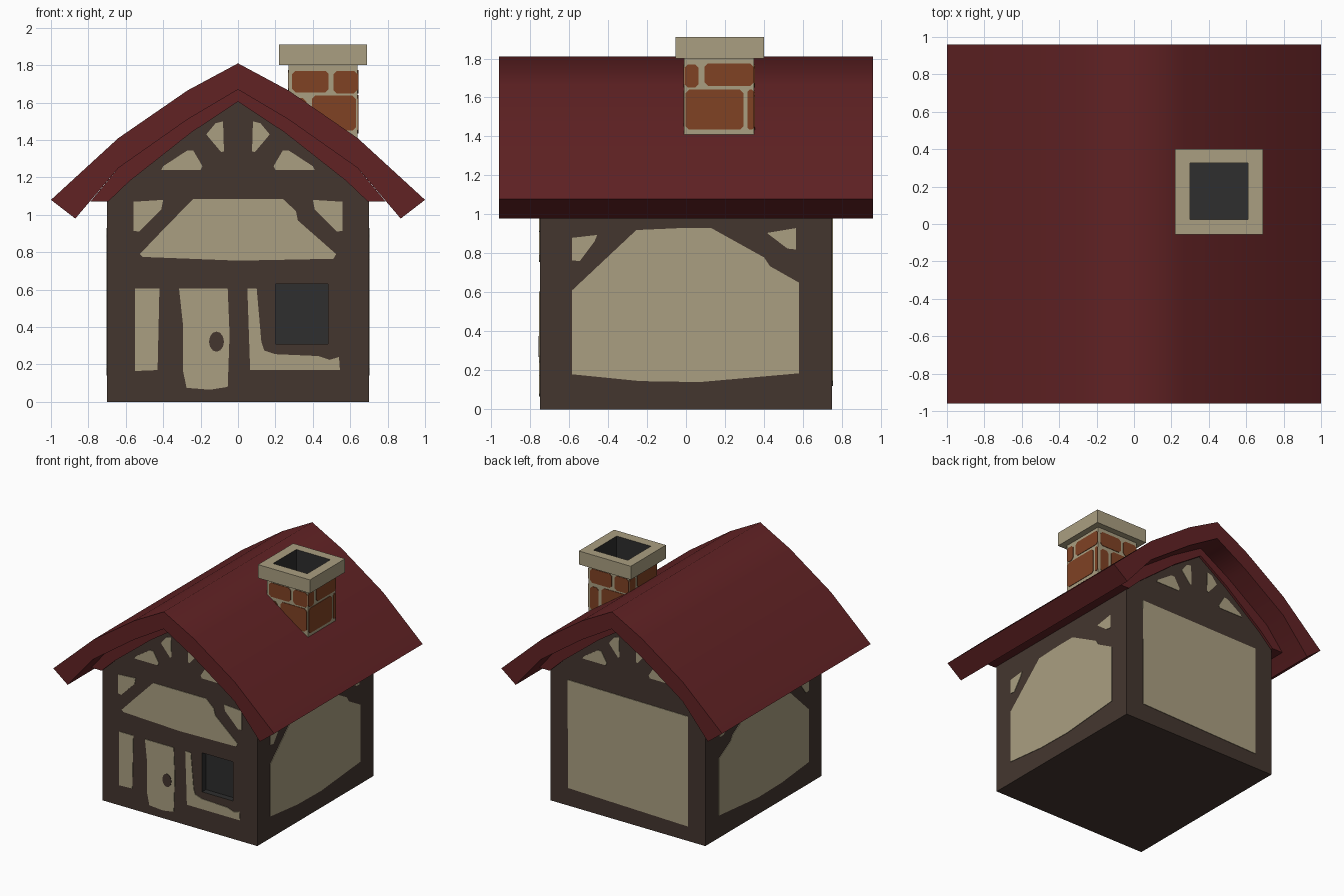
import bpy, bmesh, math
from mathutils import Matrix, Vector

if "Cube" in bpy.data.objects:
    bpy.data.objects.remove(bpy.data.objects["Cube"])


def material(name, r, g, b):
    lin = [((c / 255 + 0.055) / 1.055) ** 2.4 for c in (r, g, b)]
    m = bpy.data.materials.new(name)
    m.diffuse_color = (*lin, 1)
    m.use_nodes = True
    m.node_tree.nodes["Principled BSDF"].inputs["Base Color"].default_value = m.diffuse_color
    return m


TIMBER = material("dark timber", 68, 54, 47)
PLASTER = material("beige plaster", 170, 159, 129)
ROOF = material("deep red roof", 97, 34, 36)
BRICK = material("orange brick", 128, 66, 36)
DARK = material("charcoal opening", 46, 46, 46)


def prism(name, polys, d0, d1, mat, turn=0, offset=(0, 0)):
    """Extrude (u, z) outlines outward from d0 to d1; turn 0 front, 1 right, 2 back, 3 left."""
    bm = bmesh.new()
    for poly in polys:
        a = [bm.verts.new((u, -d0, z)) for u, z in poly]
        b = [bm.verts.new((u, -d1, z)) for u, z in poly]
        bm.faces.new(a)
        bm.faces.new(b[::-1])
        for i in range(len(poly)):
            j = (i + 1) % len(poly)
            bm.faces.new((a[i], b[i], b[j], a[j]))
    bmesh.ops.recalc_face_normals(bm, faces=bm.faces)
    bm.transform(Matrix.Translation((*offset, 0)) @ Matrix.Rotation(turn * math.pi / 2, 4, 'Z'))
    me = bpy.data.meshes.new(name)
    bm.to_mesh(me)
    bm.free()
    me.materials.append(mat)
    ob = bpy.data.objects.new(name, me)
    bpy.context.collection.objects.link(ob)
    return ob


def rect(u0, u1, z0, z1):
    return [(u0, z0), (u1, z0), (u1, z1), (u0, z1)]


def box(name, x0, x1, y0, y1, z0, z1, mat):
    return prism(name, [rect(x0, x1, z0, z1)], -y0, -y1, mat)


def flip(poly):
    return [(-u, z) for u, z in poly]


def both(half):
    """Close a right-hand half outline with its mirror image (points on u = 0 kept once)."""
    return half + [(-u, z) for u, z in reversed(half) if u > 0]


def activate(ob):
    bpy.ops.object.select_all(action='DESELECT')
    ob.select_set(True)
    bpy.context.view_layer.objects.active = ob


def carve(ob, lo, hi):
    """Cut a box-shaped opening and colour its inner faces dark."""
    cutter = box("opening_cutter", lo[0], hi[0], lo[1], hi[1], lo[2], hi[2], DARK)
    cutter.hide_render = True
    mod = ob.modifiers.new("opening", 'BOOLEAN')
    mod.operation = 'DIFFERENCE'
    mod.solver = 'EXACT'
    mod.object = cutter
    activate(ob)
    bpy.ops.object.modifier_apply(modifier=mod.name)
    bpy.data.objects.remove(cutter)
    if DARK.name not in ob.data.materials:
        ob.data.materials.append(DARK)
    slot = ob.data.materials.find(DARK.name)
    for p in ob.data.polygons:
        pts = [ob.data.vertices[v].co for v in p.vertices]
        inside = all(lo[i] - 1e-3 < v[i] < hi[i] + 1e-3 for v in pts for i in range(3))
        p.material_index = slot if inside else 0


# Timber house body with a recessed window
walls = prism("house_walls",
              [[(-0.7, 0), (0.7, 0), (0.7, 1.07), (0.58, 1.19), (0.25, 1.45), (0, 1.61),
                (-0.25, 1.45), (-0.58, 1.19), (-0.7, 1.07)]], -0.75, 0.75, TIMBER)
carve(walls, (0.2, -0.9, 0.31), (0.48, -0.7, 0.63))

# Curved roof slab and the thinner lining beneath it
outer = [(0, 1.81), (0.27, 1.665), (0.64, 1.41), (1.0, 1.08)]
under = [(0.87, 0.98), (0.64, 1.25), (0.27, 1.51), (0, 1.67)]
top_line = flip(outer[:0:-1]) + outer
roof = prism("roof", [top_line + under + flip(under[-2::-1])], -0.96, 0.96, ROOF)
lining_top = [(0, 1.67), (0.27, 1.51), (0.64, 1.25), (0.79, 1.07)]
lining_low = [(0.695, 1.07), (0.58, 1.18), (0.25, 1.44), (0, 1.605)]
lining = prism("roof_lining",
               [flip(lining_top[:0:-1]) + lining_top + lining_low + flip(lining_low[-2::-1])],
               -0.77, 0.77, ROOF)
activate(roof)
bpy.ops.object.shade_smooth_by_angle(angle=math.radians(65))

# Plaster panels in the gables, front and back
slits = [[(-0.17, 1.43), (-0.12, 1.49), (-0.08, 1.50), (-0.075, 1.34), (-0.09, 1.335)],
         [(-0.41, 1.24), (-0.40, 1.26), (-0.27, 1.345), (-0.24, 1.345), (-0.19, 1.26), (-0.20, 1.24)]]
slits += [flip(s) for s in slits]
for turn, label in ((0, "front"), (2, "back")):
    prism(label + "_gable_panels", slits, 0.74, 0.754, PLASTER, turn)

# Front facade panels
corner = [(-0.56, 1.07), (-0.40, 1.08), (-0.41, 1.03), (-0.53, 0.91), (-0.56, 0.915)]
prism("front_upper_panels",
      [corner, flip(corner),
       [(-0.24, 1.085), (0.24, 1.085), (0.31, 1.02), (0.32, 0.97), (0.525, 0.79), (0.51, 0.765),
        (0, 0.755), (-0.51, 0.775), (-0.525, 0.79), (-0.42, 0.90)]], 0.74, 0.754, PLASTER)
prism("front_lower_panels",
      [[(-0.55, 0.605), (-0.42, 0.605), (-0.43, 0.17), (-0.55, 0.165)],
       [(0.05, 0.605), (0.10, 0.605), (0.125, 0.32), (0.14, 0.275), (0.2, 0.255), (0.43, 0.245),
        (0.49, 0.225), (0.54, 0.24), (0.545, 0.17), (0.065, 0.17)]], 0.74, 0.754, PLASTER)
prism("door",
      [[(-0.315, 0.605), (-0.055, 0.605), (-0.045, 0.36), (-0.055, 0.08), (-0.15, 0.065),
        (-0.275, 0.075), (-0.295, 0.17), (-0.295, 0.42)]], 0.74, 0.754, PLASTER)
prism("door_knob",
      [[(-0.115 + 0.04 * math.cos(a * math.pi / 6), 0.322 + 0.054 * math.sin(a * math.pi / 6))
        for a in range(12)]], 0.75, 0.757, TIMBER)

# Back panel
prism("back_panel", [[(-0.545, 1.03), (0.545, 1.02), (0.545, 0.12), (-0.54, 0.145)]],
      0.74, 0.754, PLASTER, 2)

# Side panels, mirrored left and right
side = [[(-0.585, 0.61), (-0.255, 0.92), (-0.03, 0.93), (0.13, 0.93), (0.40, 0.78), (0.43, 0.735),
         (0.58, 0.65), (0.58, 0.185), (0.07, 0.14), (-0.235, 0.145), (-0.585, 0.18)],
        [(-0.585, 0.88), (-0.455, 0.895), (-0.47, 0.86), (-0.545, 0.76), (-0.585, 0.765)],
        [(0.415, 0.905), (0.565, 0.93), (0.565, 0.82), (0.52, 0.825)]]
prism("right_side_panels", side, 0.69, 0.704, PLASTER, 1)
prism("left_side_panels", [flip(p) for p in side], 0.69, 0.704, PLASTER, 3)

# Chimney shaft and cap with a dark flue
shaft = box("chimney_shaft", 0.27, 0.64, -0.01, 0.35, 1.3, 1.81, PLASTER)
cap = box("chimney_cap", 0.22, 0.69, -0.055, 0.40, 1.80, 1.91, PLASTER)
for part in (shaft, cap):
    carve(part, (0.30, 0.025, 1.66), (0.61, 0.325, 2.0))


# Bricks on the four shaft faces
def brick(u0, u1, z0, z1, c=0.018):
    return [(u0 + c, z0), (u1 - c, z0), (u1, z0 + c), (u1, z1 - c),
            (u1 - c, z1), (u0 + c, z1), (u0, z1 - c), (u0, z0 + c)]


wide = [brick(-0.165, 0.03, 1.655, 1.77), brick(0.055, 0.183, 1.65, 1.77),
        brick(-0.165, -0.09, 1.43, 1.625), brick(-0.06, 0.175, 1.45, 1.637)]
narrow = [brick(-0.178, -0.105, 1.65, 1.77), brick(-0.075, 0.178, 1.66, 1.775),
          brick(-0.172, 0.125, 1.435, 1.64), brick(0.145, 0.178, 1.435, 1.64, 0.01)]
for turn, label in enumerate(("front", "right", "back", "left")):
    d = 0.18 if turn % 2 == 0 else 0.185
    prism(label + "_chimney_bricks", narrow if turn % 2 else wide, d - 0.01, d + 0.004, BRICK,
          turn, (0.455, 0.17))
